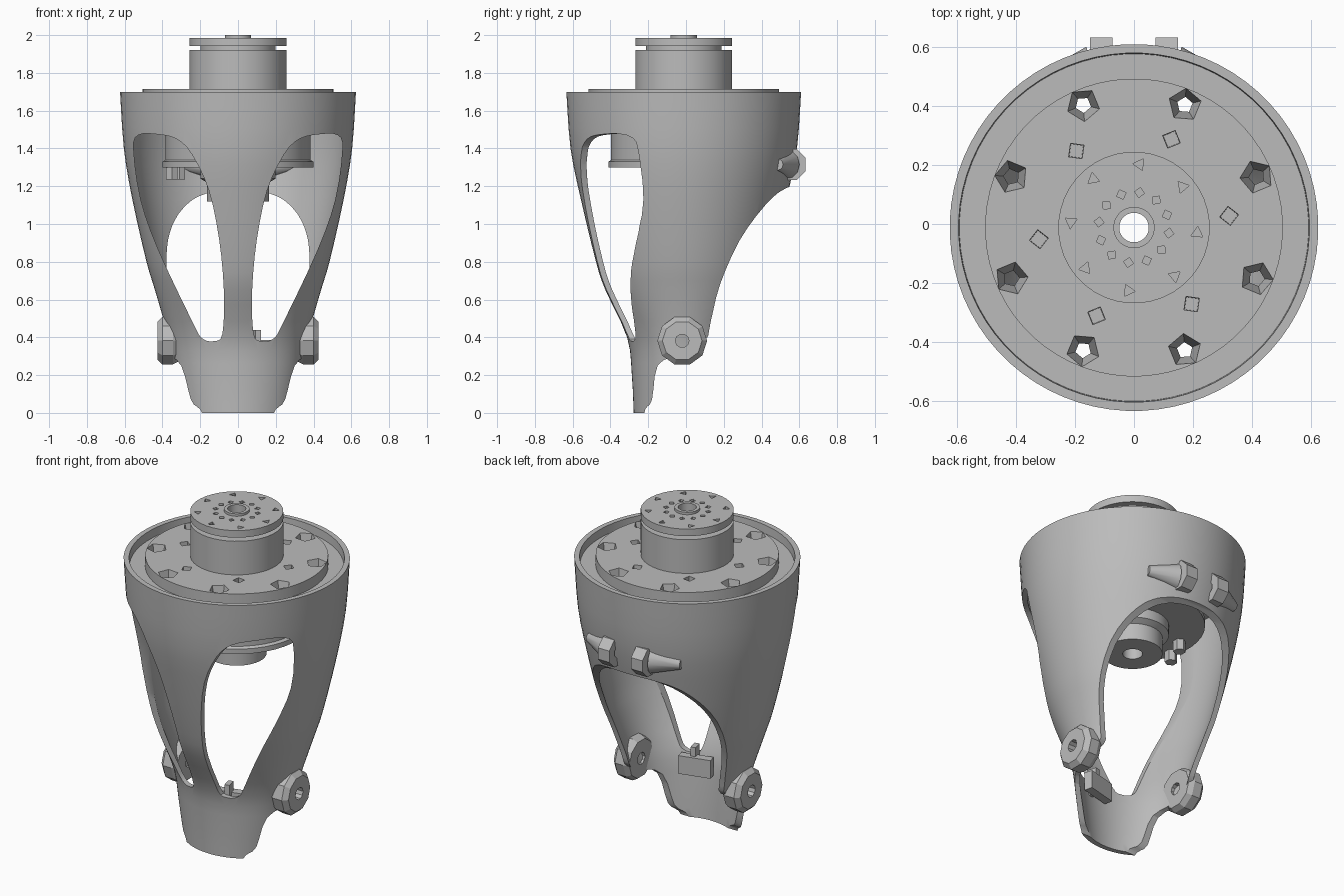
import bpy, bmesh, math
from mathutils import Matrix, Vector

if "Cube" in bpy.data.objects:
    bpy.data.objects.remove(bpy.data.objects["Cube"], do_unlink=True)

CY = -0.012  # y of the main axis

grey = bpy.data.materials.new("plain grey")
grey.use_nodes = True
grey.diffuse_color = (0.5, 0.5, 0.5, 1)
for node in grey.node_tree.nodes:
    if node.type == 'BSDF_PRINCIPLED':
        node.inputs["Base Color"].default_value = (0.5, 0.5, 0.5, 1)


def finish(name, bm):
    bmesh.ops.recalc_face_normals(bm, faces=bm.faces)
    me = bpy.data.meshes.new(name)
    bm.to_mesh(me)
    bm.free()
    me.materials.append(grey)
    ob = bpy.data.objects.new(name, me)
    bpy.context.scene.collection.objects.link(ob)
    return ob


def lathe(name, profile, n, matrix=Matrix()):
    """Revolve a closed (radius x, radius y, z) profile into a ring."""
    bm = bmesh.new()
    rows = []
    for rx, ry, z in profile:
        rows.append([bm.verts.new(matrix @ Vector((
            rx * math.cos(math.tau * (i + 0.5) / n),
            ry * math.sin(math.tau * (i + 0.5) / n), z))) for i in range(n)])
    for a, b in zip(rows, rows[1:] + rows[:1]):
        for i in range(n):
            j = (i + 1) % n
            bm.faces.new((a[i], a[j], b[j], b[i]))
    return finish(name, bm)


def turned(name, profile, n, matrix):
    return lathe(name, [(r, r, z) for r, z in profile], n, matrix)


def prism(name, points, place, start, end):
    bm = bmesh.new()
    a = [bm.verts.new(place(u, v, start)) for u, v in points]
    b = [bm.verts.new(place(u, v, end)) for u, v in points]
    bm.faces.new(a)
    bm.faces.new(b)
    for i in range(len(a)):
        j = (i + 1) % len(a)
        bm.faces.new((a[i], a[j], b[j], b[i]))
    return finish(name, bm)


def cone(name, sides, r1, r2, depth, matrix):
    bm = bmesh.new()
    bmesh.ops.create_cone(bm, cap_ends=True, segments=sides, radius1=r1,
                          radius2=r2, depth=depth, matrix=matrix)
    return finish(name, bm)


def box(name, size, centre, tilt=0.0):
    bm = bmesh.new()
    bmesh.ops.create_cube(bm, size=1, matrix=Matrix.Translation(centre)
                          @ Matrix.Rotation(tilt, 4, 'Z') @ Matrix.Diagonal((*size, 1)))
    return finish(name, bm)


def smooth_path(pts, steps=3, closed=False):
    """Catmull-Rom curve through the points."""
    pts = [Vector(p) for p in pts]
    n, out = len(pts), []
    for i in range(n if closed else n - 1):
        if closed:
            p0, p1, p2, p3 = (pts[(i + k) % n] for k in (-1, 0, 1, 2))
        else:
            p0, p1, p2, p3 = (pts[min(max(i + k, 0), n - 1)] for k in (-1, 0, 1, 2))
        for s in range(steps):
            t = s / steps
            out.append(0.5 * (2 * p1 + (p2 - p0) * t + (2 * p0 - 5 * p1 + 4 * p2 - p3) * t * t
                              + (3 * p1 - p0 - 3 * p2 + p3) * t ** 3))
    return out if closed else out + [pts[-1]]


def carve(ob, cutters):
    for c in cutters:
        c.hide_render = True
        mod = ob.modifiers.new("cut", 'BOOLEAN')
        mod.operation, mod.solver, mod.object = 'DIFFERENCE', 'EXACT', c
    dg = bpy.context.evaluated_depsgraph_get()
    dg.update()
    me = bpy.data.meshes.new_from_object(ob.evaluated_get(dg))
    ob.modifiers.clear()
    ob.data = me
    for c in cutters:
        bpy.data.objects.remove(c, do_unlink=True)


def soften(ob, angle=30):
    bpy.ops.object.select_all(action='DESELECT')
    ob.select_set(True)
    bpy.context.view_layer.objects.active = ob
    bpy.ops.object.shade_smooth_by_angle(angle=math.radians(angle))


axis = Matrix.Translation((0, CY, 0))

# Tapered shell wall
levels = smooth_path([(.31, .265, 0), (.34, .275, .2), (.37, .3, .4), (.44, .415, .65),
                      (.485, .465, .8), (.56, .545, 1.13), (.605, .6, 1.4), (.625, .622, 1.7)])
inner = [(rx - .03, ry - .03, z) for rx, ry, z in reversed(levels)]
shell = lathe("shell", [tuple(p) for p in levels] + inner, 72, axis)

# Openings: two front windows and the swept back cut
window = smooth_path([(.325, 1.45), (.43, 1.475), (.53, 1.47), (.552, 1.39), (.515, 1.13), (.42, .86),
                      (.245, .49), (.19, .395), (.125, .38), (.082, .42), (.075, .65),
                      (.1, .92), (.155, 1.18), (.245, 1.37)], 3, True)
cuts = [prism("window_cutter", [(s * u, v) for u, v in window],
              lambda u, v, w: (u, w, v), -1, -.1) for s in (1, -1)]
back = smooth_path([(-.23, -.05), (-.215, .02), (-.18, .07), (-.15, .25), (-.04, .31), (.1, .38),
                    (.13, .48), (.18, .68), (.285, .915), (.42, 1.1), (.53, 1.19), (.7, 1.24)], 3)
cuts.append(prism("back_cutter", [tuple(p) for p in back] + [(1, 1.24), (1, -.05)],
                  lambda u, v, w: (w, u, v), -1, 1))
carve(shell, cuts)
soften(shell)

# Mounting plate with recessed margin and bolt holes
plate = turned("mounting_plate", [(.055, 1.59), (.604, 1.59), (.604, 1.65), (.505, 1.65),
                                  (.505, 1.715), (.055, 1.715)], 64, axis)
holes = []


def ring_of_holes(count, radius, start, sides, r_low, r_top, z, depth):
    for i in range(count):
        a = math.radians(start) + math.tau * i / count
        m = Matrix.Translation((radius * math.cos(a), CY + radius * math.sin(a), z))
        holes.append(cone("hole_cutter", sides, r_low, r_top, depth,
                          m @ Matrix.Rotation(a, 4, 'Z')))


ring_of_holes(8, .45, 22.5, 5, .025, .058, 1.65, .14)
ring_of_holes(6, .325, 7, 4, .03, .034, 1.7, .1)
carve(plate, holes)
soften(plate)

# Upper drive: drum, groove, output disc and bored hub
drive = turned("drive_drum", [(.05, 1.7), (.257, 1.7), (.257, 1.92), (.2, 1.92), (.2, 1.942),
                              (.257, 1.942), (.257, 1.985), (.07, 1.985), (.07, 2.0), (.05, 2.0)],
               40, axis)
holes = []
ring_of_holes(8, .215, 85, 3, .023, .023, 1.98, .05)
ring_of_holes(12, .12, 81, 4, .017, .017, 1.98, .05)
carve(drive, holes)
soften(drive)

# Lower drive body hanging below the plate, with its bored hub
body = turned("lower_drive", [(.055, 1.6), (.055, 1.12), (.165, 1.12), (.165, 1.22), (.2, 1.24),
                              (.2, 1.3), (.4, 1.3), (.4, 1.33), (.385, 1.34), (.385, 1.6)], 40, axis)
soften(body)
for i, (x, y) in enumerate([(-.35, -.1), (-.31, .02)]):
    cone(f"cable_plug_{i + 1}", 6, .035, .035, .08, Matrix.Translation((x, y, 1.275)))

# Pivot lugs: a wide pair at the lower sides, a close pair at the upper back
to_x = Matrix.Rotation(math.radians(90), 4, 'Y')
for side, s in (("left", 1), ("right", -1)):
    flip = Matrix.Diagonal((s, 1, 1, 1))
    low = flip @ Matrix.Translation((.315, -.02, .382)) @ to_x
    turned(f"lower_lug_{side}", [(.036, 0), (.115, 0), (.132, .03), (.132, .085),
                                 (.105, .112), (.036, .112)], 10, low)
    high = flip @ Matrix.Translation((.073, .55, 1.315)) @ to_x
    turned(f"back_lug_{side}", [(.036, 0), (.09, 0), (.09, .077), (.036, .077)], 8, high)
    # Tapered fairing that blends the back lug into the wall
    fair = flip @ Matrix.Translation((.225, .505, 1.315)) @ Matrix.Rotation(
        math.radians(-14), 4, 'Z') @ to_x
    soften(cone(f"back_fairing_{side}", 12, .078, .03, .17, fair))

# Small bracket inside the front lip
box("inner_bracket", (.19, .05, .11), (.08, -.21, .33), .25)
box("bracket_rib", (.03, .06, .16), (.1, -.23, .36), .25)
